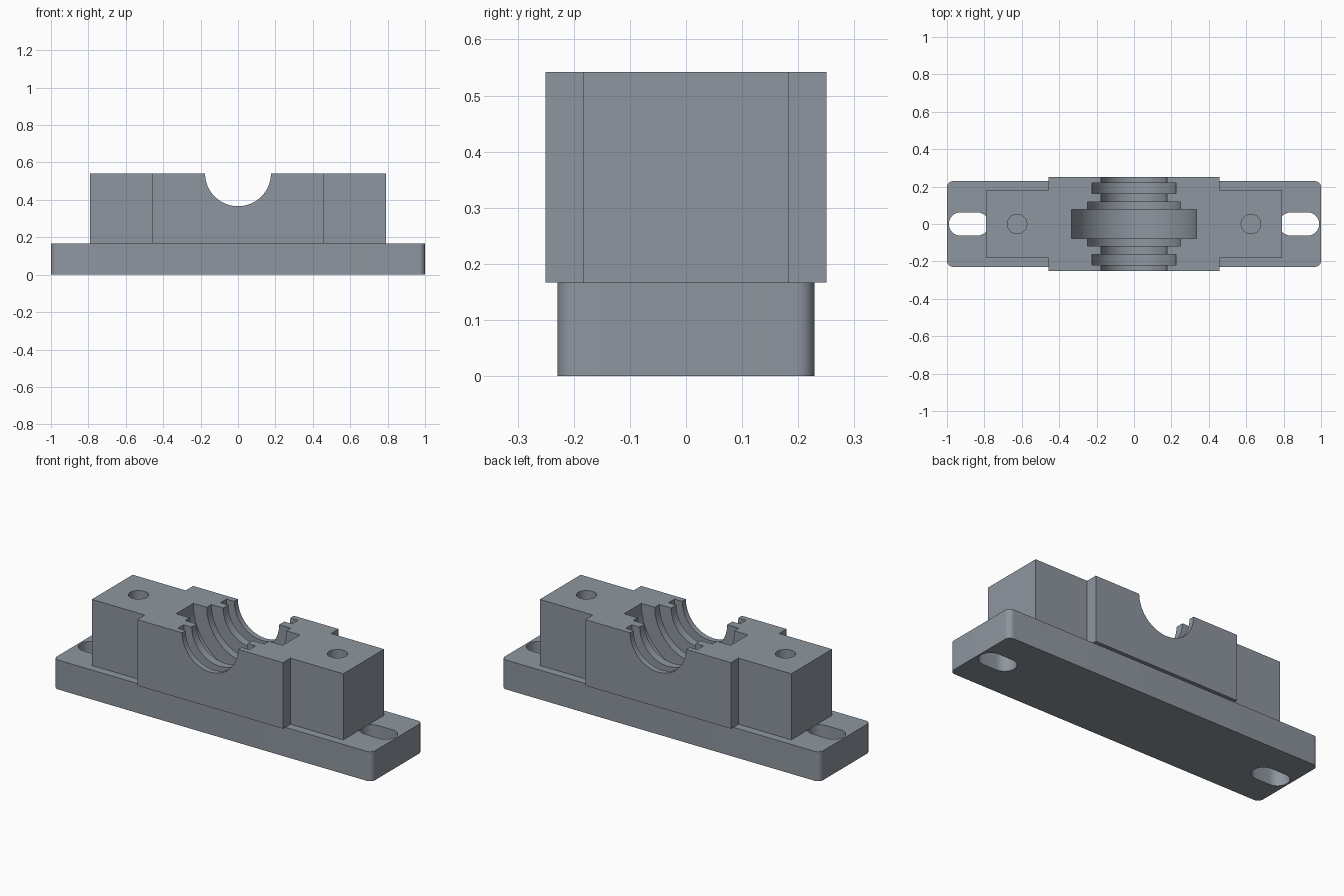
import bpy, bmesh, math

if "Cube" in bpy.data.objects:
    bpy.data.objects.remove(bpy.data.objects["Cube"])

PLATE_TOP, TOP = 0.167, 0.542

steel = bpy.data.materials.new("blue grey steel")
steel.diffuse_color = (0.27, 0.305, 0.345, 1)
steel.use_nodes = True
steel.node_tree.nodes["Principled BSDF"].inputs["Base Color"].default_value = steel.diffuse_color


def finish(name, bm):
    bmesh.ops.recalc_face_normals(bm, faces=bm.faces)
    mesh = bpy.data.meshes.new(name)
    bm.to_mesh(mesh)
    bm.free()
    mesh.materials.append(steel)
    obj = bpy.data.objects.new(name, mesh)
    bpy.context.collection.objects.link(obj)
    return obj


def prism(name, outline, z0, z1):
    """Extrude a flat outline from z0 up to z1."""
    bm = bmesh.new()
    face = bm.faces.new([bm.verts.new((x, y, z0)) for x, y in outline])
    top = bmesh.ops.extrude_face_region(bm, geom=[face])["geom"]
    for v in top:
        if isinstance(v, bmesh.types.BMVert):
            v.co.z = z1
    return finish(name, bm)


def rounded_rect(cx, hx, hy, r, steps=10):
    """Rounded rectangle outline; r equal to hy gives a slot."""
    pts = []
    for i, (sx, sy) in enumerate([(1, 1), (-1, 1), (-1, -1), (1, -1)]):
        for k in range(steps + 1):
            a = math.radians(90 * (i + k / steps))
            p = (cx + sx * (hx - r) + r * math.cos(a),
                 sy * (hy - r) + r * math.sin(a))
            if not pts or math.dist(p, pts[-1]) > 1e-5:
                pts.append(p)
    if math.dist(pts[0], pts[-1]) < 1e-5:
        pts.pop()
    return pts


def lathe_y(name, profile, z, n=96):
    """Turn (y, radius) steps around the y axis at height z."""
    bm = bmesh.new()
    rings = []
    for y, r in profile:
        rings.append([bm.verts.new((r * math.cos(2 * math.pi * (k + .5) / n), y,
                                    z + r * math.sin(2 * math.pi * (k + .5) / n)))
                      for k in range(n)])
    for a, b in zip(rings, rings[1:]):
        for k in range(n):
            j = (k + 1) % n
            bm.faces.new((a[k], a[j], b[j], b[k]))
    bm.faces.new(rings[0])
    bm.faces.new(rings[-1])
    return finish(name, bm)


def cut(obj, cutter):
    mod = obj.modifiers.new("cut", 'BOOLEAN')
    mod.operation, mod.solver, mod.object = 'DIFFERENCE', 'EXACT', cutter
    bpy.context.view_layer.objects.active = obj
    bpy.ops.object.modifier_apply(modifier=mod.name)
    bpy.data.objects.remove(cutter)


# Base plate with a mounting slot at each end
plate = prism("base_plate", rounded_rect(0, 1.0, 0.229, 0.032), 0, PLATE_TOP)
for s in (-1, 1):
    cut(plate, prism("slot_cutter", rounded_rect(s * 0.883, 0.107, 0.0625, 0.0625), -0.1, 0.3))

# Bearing block: wide middle, narrower ends
quarter = [(0.79, 0.183), (0.457, 0.183), (0.457, 0.25)]
outline = quarter + [(-x, y) for x, y in reversed(quarter)]
outline += [(-x, -y) for x, y in outline]
block = prism("bearing_block", outline, PLATE_TOP, TOP)

# Stepped half bore with seal grooves and bearing seat
steps = [(0.30, 0.176), (0.218, 0.225), (0.164, 0.176), (0.118, 0.25), (0.077, 0.335)]
half = []
for i, (y, r) in enumerate(steps):
    if i:
        half.append((y, steps[i - 1][1]))
    half.append((y, r))
profile = half + [(-y, r) for y, r in reversed(half)]
cut(block, lathe_y("bore_cutter", profile, TOP))

# Cap bolt holes
for s in (-1, 1):
    hole = rounded_rect(s * 0.625, 0.052, 0.052, 0.052)
    cut(block, prism("bolt_hole_cutter", hole, PLATE_TOP + 0.06, 0.7))

# Smooth the round walls, keep the edges sharp
for obj in (plate, block):
    bpy.ops.object.select_all(action='DESELECT')
    obj.select_set(True)
    bpy.context.view_layer.objects.active = obj
    bpy.ops.object.shade_smooth_by_angle(angle=math.radians(30))
